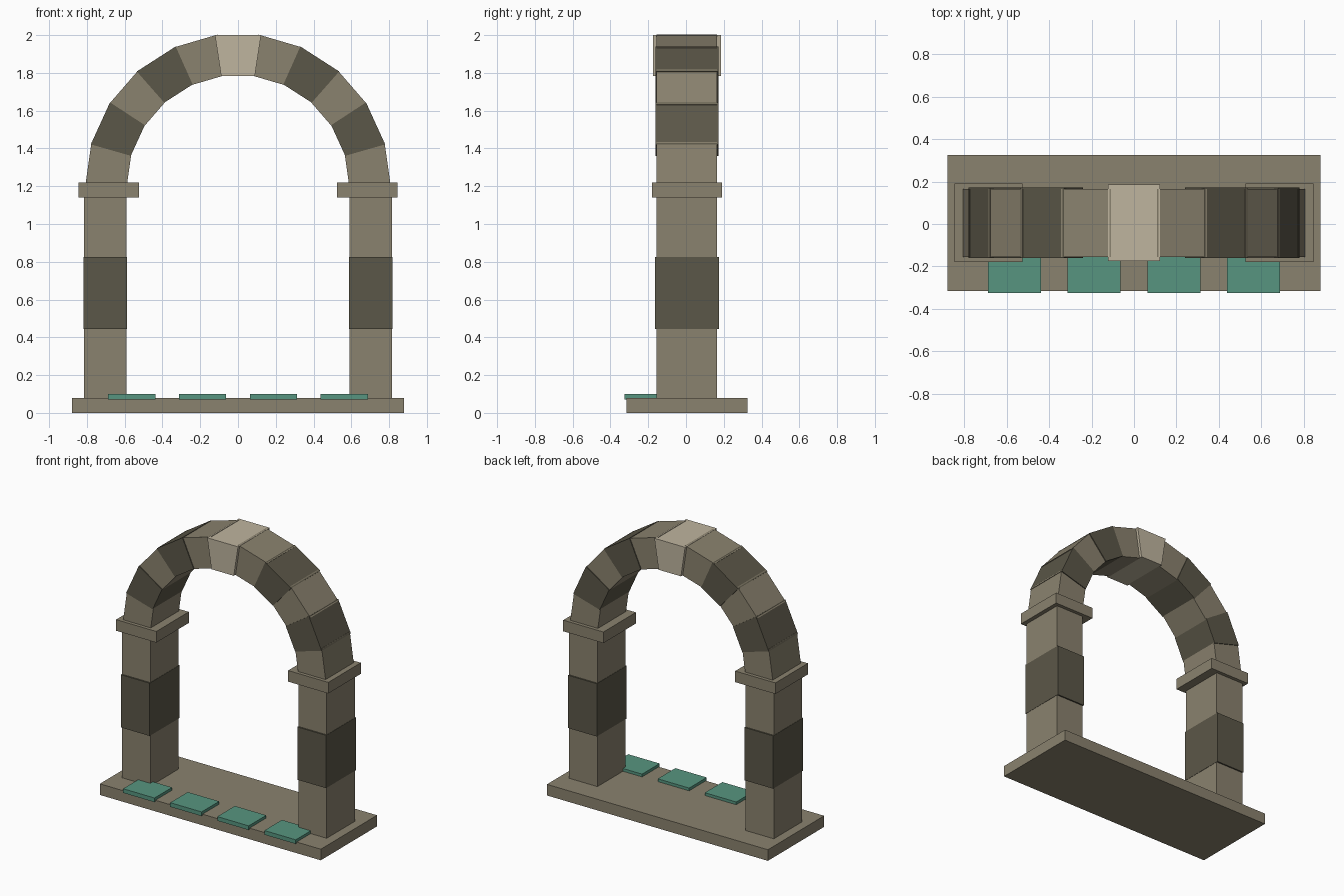
import bpy
import math

if "Cube" in bpy.data.objects:
    bpy.data.objects.remove(bpy.data.objects["Cube"])

YC = 0.005          # depth centre of the stonework
ARCH_Z = 1.2        # spring height of the arch
R_IN, R_OUT = 0.59, 0.81
STONES = 11


def material(name, rgb):
    m = bpy.data.materials.new(name)
    m.diffuse_color = (*rgb, 1)
    m.use_nodes = True
    m.node_tree.nodes["Principled BSDF"].inputs["Base Color"].default_value = m.diffuse_color
    return m


light = material("light_stone", (0.254, 0.223, 0.156))
dark = material("dark_stone", (0.105, 0.095, 0.065))
pale = material("pale_stone", (0.52, 0.46, 0.345))
green = material("green_tile", (0.095, 0.30, 0.215))


def prism(name, profile, y0, y1, mat):
    """Extrude an x-z profile (counter-clockwise from the front) along y."""
    n = len(profile)
    verts = [(x, y0, z) for x, z in profile] + [(x, y1, z) for x, z in profile]
    faces = [tuple(range(n)), tuple(reversed(range(n, 2 * n)))]
    faces += [(i, i + n, (i + 1) % n + n, (i + 1) % n) for i in range(n)]
    me = bpy.data.meshes.new(name)
    me.from_pydata(verts, [], faces)
    me.materials.append(mat)
    ob = bpy.data.objects.new(name, me)
    bpy.context.collection.objects.link(ob)
    return ob


def box(name, xc, width, y0, y1, z0, z1, mat):
    a, b = xc - width / 2, xc + width / 2
    return prism(name, [(a, z0), (b, z0), (b, z1), (a, z1)], y0, y1, mat)


# Base slab
box("base_slab", 0, 1.76, YC - 0.32, YC + 0.32, 0, 0.08, light)

# Green tiles along the front edge
for i in range(4):
    box(f"tile_{i + 1}", (i - 1.5) * 0.375, 0.25, -0.325, -0.125, 0.07, 0.10, green)

# Pillars of three blocks, each with a capital
for side, s in (("left", -1), ("right", 1)):
    x = s * 0.7025
    box(f"{side}_pillar_lower", x, 0.225, YC - 0.16, YC + 0.16, 0.08, 0.445, light)
    box(f"{side}_pillar_middle", x, 0.229, YC - 0.17, YC + 0.17, 0.445, 0.825, dark)
    box(f"{side}_pillar_upper", x, 0.225, YC - 0.16, YC + 0.16, 0.825, 1.14, light)
    box(f"{side}_capital", s * 0.685, 0.32, YC - 0.185, YC + 0.185, 1.14, 1.22, light)

# Arch stones, alternating light and dark around a pale keystone
step = math.pi / STONES
lap = math.radians(0.5)
for i in range(STONES):
    a0, a1 = i * step - lap, (i + 1) * step + lap
    if i == STONES // 2:
        name, mat, half = "keystone", pale, 0.18
    elif i % 2:
        name, mat, half = f"arch_stone_{i + 1}", dark, 0.166
    else:
        name, mat, half = f"arch_stone_{i + 1}", light, 0.16
    corners = [(R_IN, a0), (R_OUT, a0), (R_OUT, a1), (R_IN, a1)]
    profile = [(r * math.cos(a), ARCH_Z + r * math.sin(a)) for r, a in corners]
    prism(name, profile, YC - half, YC + half, mat)
